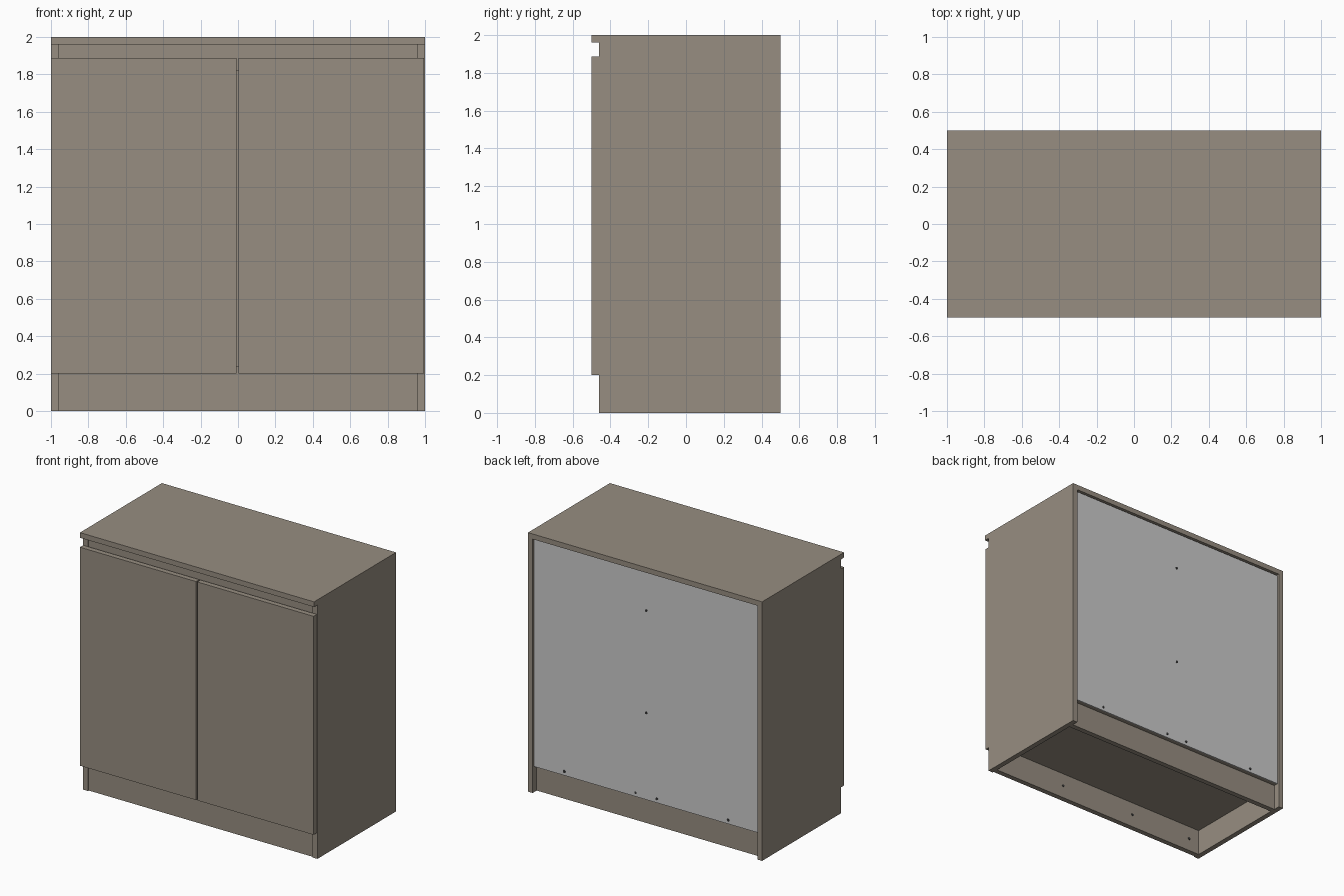
import bpy
import math

if "Cube" in bpy.data.objects:
    bpy.data.objects.remove(bpy.data.objects["Cube"])

wood = bpy.data.materials.new("taupe_board")
wood.diffuse_color = (0.31, 0.27, 0.22, 1)
wood.use_nodes = True
wood.node_tree.nodes["Principled BSDF"].inputs["Base Color"].default_value = wood.diffuse_color
dark = bpy.data.materials.new("dark_metal")
dark.diffuse_color = (0.04, 0.04, 0.04, 1)
dark.use_nodes = True
dark.node_tree.nodes["Principled BSDF"].inputs["Base Color"].default_value = dark.diffuse_color


def board(name, x, y, z, mat=wood):
    """Box from (min, max) ranges along each axis."""
    ranges = (x, y, z)
    bpy.ops.mesh.primitive_cube_add(size=1, location=[(a + b) / 2 for a, b in ranges])
    ob = bpy.context.object
    ob.name = name
    ob.scale = [b - a for a, b in ranges]
    bpy.ops.object.transform_apply(location=False, rotation=False, scale=True)
    if mat:
        ob.data.materials.append(mat)
    return ob


def screw(name, x, y, z):
    """Small screw head facing the back."""
    bpy.ops.mesh.primitive_cylinder_add(vertices=12, radius=0.01, depth=0.006,
                                        location=(x, y, z),
                                        rotation=(math.pi / 2, 0, 0))
    ob = bpy.context.object
    ob.name = name
    ob.data.materials.append(dark)


T = 0.04  # board thickness

# Carcass: top, sides, floor and centre divider
board("top_board", (-1, 1), (-0.5, 0.5), (2 - T, 2))
for side, s in (("left", -1), ("right", 1)):
    board(side + "_side_panel", sorted((s, s * (1 - T))), (-0.46, 0.5), (0, 2 - T))
inner = (-1 + T, 1 - T)
board("floor_board", inner, (-0.45, 0.478), (0.2, 0.2 + T))
board("centre_divider", (-T / 2, T / 2), (-0.41, 0.478), (0.2 + T, 2 - T))

# Plinth and rail behind the finger gap
board("front_plinth", inner, (-0.45, -0.41), (0, 0.2))
board("back_plinth", inner, (0.41, 0.45), (0, 0.2))
board("front_rail", inner, (-0.45, -0.41), (1.82, 2 - T))

# Plain grey back panel, set in slightly from the rear edge
board("back_panel", inner, (0.478, 0.486), (0.2, 1.953), None)

# Doors with a narrow gap between them
board("left_door", (-1, -0.008), (-0.5, -0.46), (0.2, 1.887))
board("right_door", (0.002, 0.995), (-0.5, -0.46), (0.2, 1.887))

# Screw heads on the back panel and behind the front plinth
for x, z in ((0, 0.87), (0, 1.66), (-0.7, 0.23), (-0.09, 0.23), (0.09, 0.23), (0.7, 0.23)):
    screw("back_screw", x, 0.486, z)
for x in (-0.87, -0.33, 0.33, 0.87):
    screw("plinth_screw", x, -0.41, 0.1)
